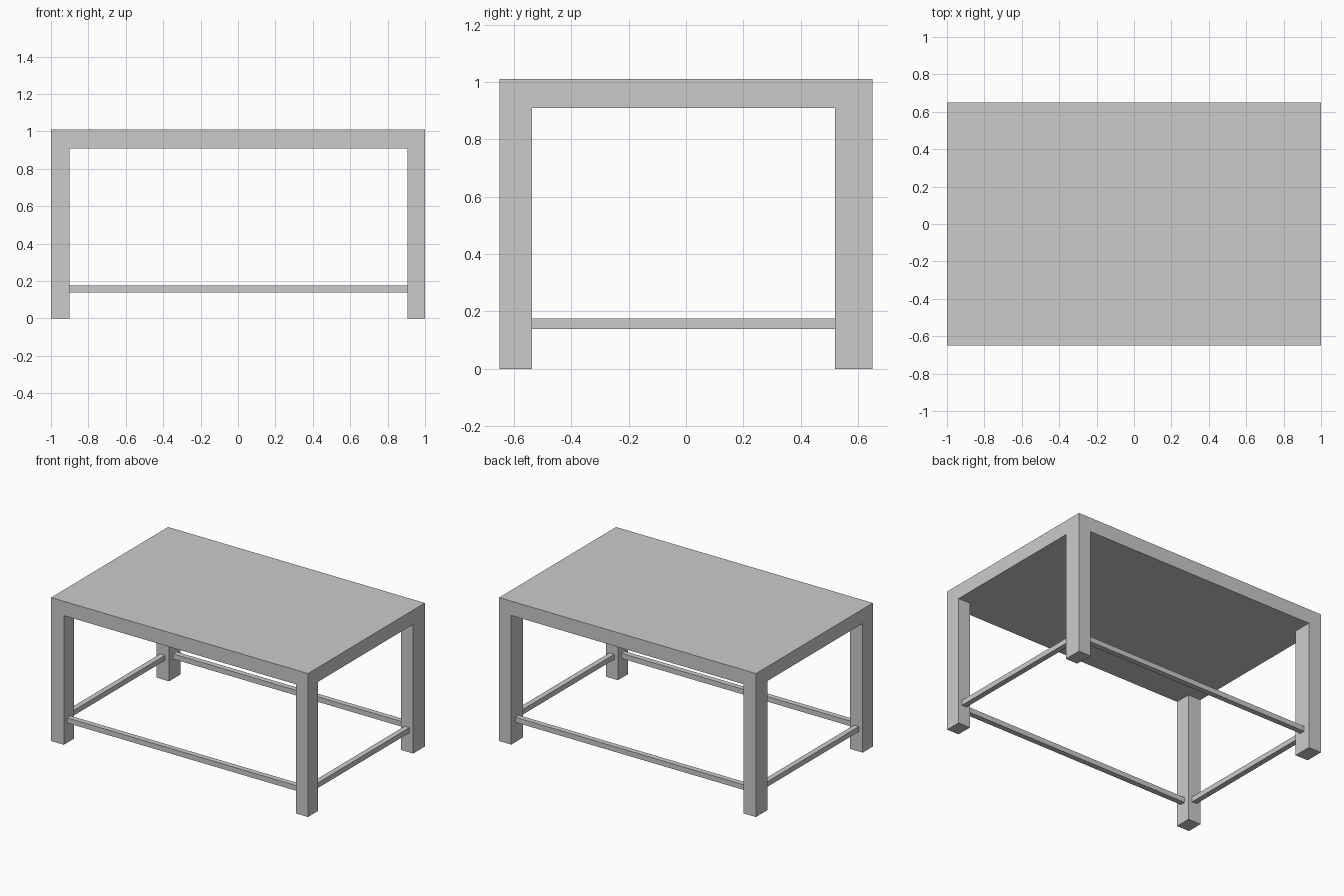
import bpy

if "Cube" in bpy.data.objects:
    bpy.data.objects.remove(bpy.data.objects["Cube"])

X, Y = 1.0, 0.65            # half extents of the table
TOP_Z, UNDER_Z = 1.01, 0.909
BAR_Z0, BAR_Z1, BAR_W = 0.139, 0.175, 0.038


def box(name, x0, x1, y0, y1, z0, z1):
    bpy.ops.mesh.primitive_cube_add(
        size=1, location=((x0 + x1) / 2, (y0 + y1) / 2, (z0 + z1) / 2))
    ob = bpy.context.object
    ob.name = name
    ob.scale = (x1 - x0, y1 - y0, z1 - z0)
    bpy.ops.object.transform_apply(location=False, rotation=False, scale=True)
    return ob


# Leg footprints: (outer, inner) edges along each axis
leg_x = {"left": (-X, -0.901), "right": (0.906, X)}
leg_y = {"front": (-Y, -0.537), "back": (0.52, Y)}

# Table top, flush with the legs
box("table_top", -X, X, -Y, Y, UNDER_Z, TOP_Z)

# Four legs
for fy, (y0, y1) in leg_y.items():
    for sx, (x0, x1) in leg_x.items():
        box(f"{fy}_{sx}_leg", x0, x1, y0, y1, 0, UNDER_Z)

# Long stretchers between left and right legs, centred on the leg depth
for fy, (y0, y1) in leg_y.items():
    c = (y0 + y1) / 2
    box(f"{fy}_stretcher", leg_x["left"][1], leg_x["right"][0],
        c - BAR_W / 2, c + BAR_W / 2, BAR_Z0, BAR_Z1)

# Short stretchers between front and back legs, centred on the leg width
for sx, (x0, x1) in leg_x.items():
    c = (x0 + x1) / 2
    box(f"{sx}_stretcher", c - BAR_W / 2, c + BAR_W / 2,
        leg_y["front"][1], leg_y["back"][0], BAR_Z0, BAR_Z1)
